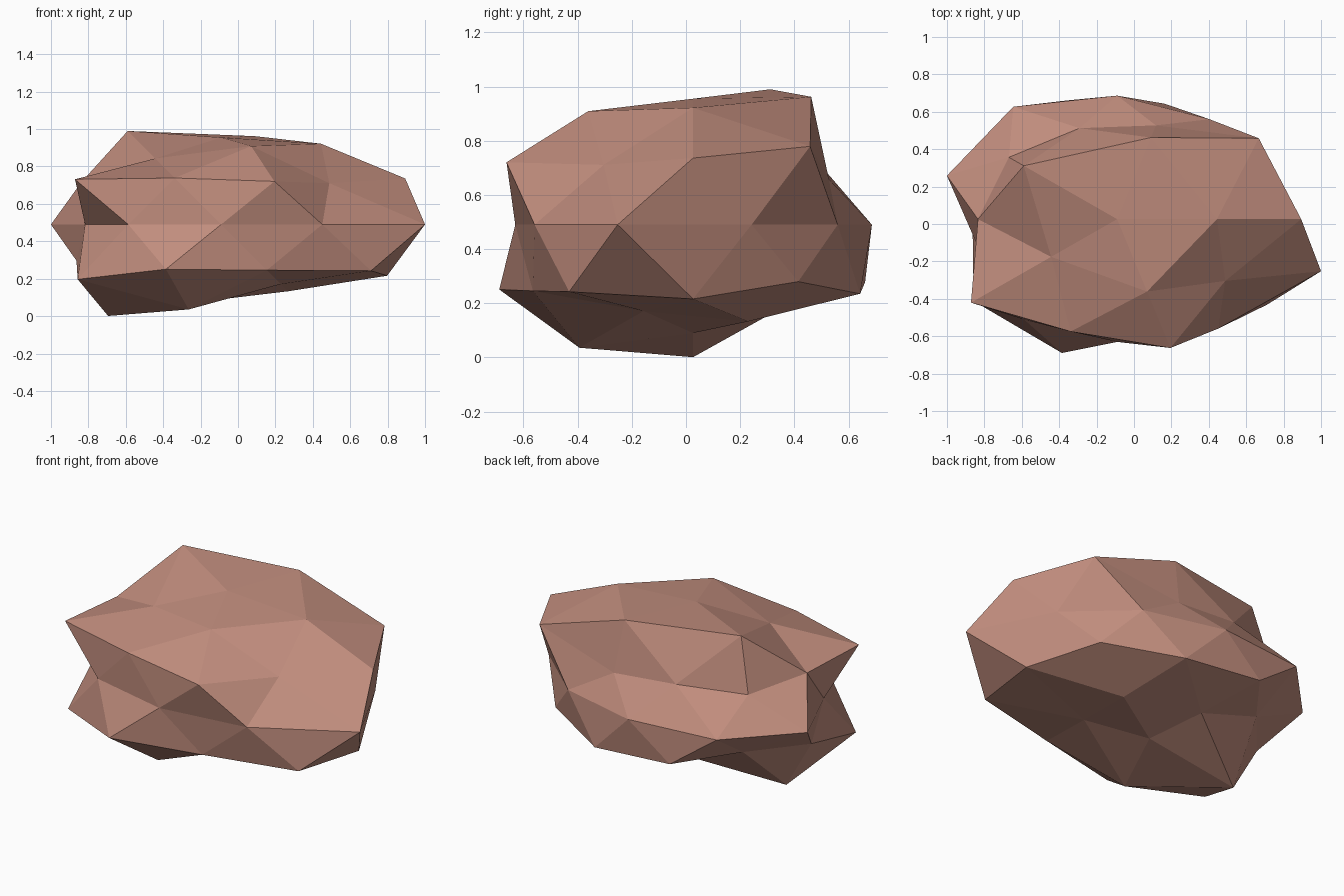
import bpy
import bmesh
import math
from mathutils import Vector

# Remove the default cube
default_cube = bpy.data.objects.get("Cube")
if default_cube:
    bpy.data.objects.remove(default_cube, do_unlink=True)

# Proportions of the boulder and the point it swells from
CENTRE = Vector((-0.09, 0.026, 0.49))
STRETCH = Vector((1.0, 0.786, 0.5))

# Bumps per ring of the ball: ring height -> (first angle, outward swell going round)
RINGS = {
    1.0: (0, [0.93]),
    0.9: (0, [1.015, 1.11, 1.175, 0.83, 0.985]),
    0.5: (36, [1.1, 0.765, 0.875, 0.945, 0.84]),
    0.4: (0, [1.1, 0.75, 0.8, 1.08, 1.03]),
    0.0: (18, [0.89, 0.84, 0.84, 0.945, 0.957, 0.765, 0.845, 0.835, 0.92, 1.146]),
    -0.4: (36, [0.94, 0.95, 0.865, 1.07, 1.107]),
    -0.5: (0, [1.043, 0.97, 0.756, 1.115, 0.93]),
    -0.9: (36, [0.84, 0.76, 1.15, 1.068, 0.75]),
    -1.0: (0, [0.8]),
}


def swell(direction):
    """Outward swell of the boulder for a unit direction on the ball."""
    start, bumps = RINGS[round(direction.z, 1)]
    angle = math.degrees(math.atan2(direction.y, direction.x))
    step = 360 / len(bumps)
    return bumps[round((angle - start) / step) % len(bumps)]


def make_material(name, colour):
    material = bpy.data.materials.new(name)
    material.use_nodes = True
    material.diffuse_color = colour
    shader = next(n for n in material.node_tree.nodes if n.type == 'BSDF_PRINCIPLED')
    shader.inputs["Base Color"].default_value = colour
    shader.inputs["Roughness"].default_value = 0.9
    return material


# Faceted boulder: a low-poly ball pushed in and out along its own directions
bm = bmesh.new()
bmesh.ops.create_icosphere(bm, subdivisions=2, radius=1.0)
for vert in bm.verts:
    direction = vert.co.normalized()
    vert.co = CENTRE + direction * STRETCH * swell(direction)
for face in bm.faces:
    face.smooth = False
bmesh.ops.recalc_face_normals(bm, faces=bm.faces)

mesh = bpy.data.meshes.new("rock")
bm.to_mesh(mesh)
bm.free()
mesh.materials.append(make_material("reddish clay stone", (0.53, 0.265, 0.205, 1.0)))
rock = bpy.data.objects.new("rock", mesh)
bpy.context.collection.objects.link(rock)
